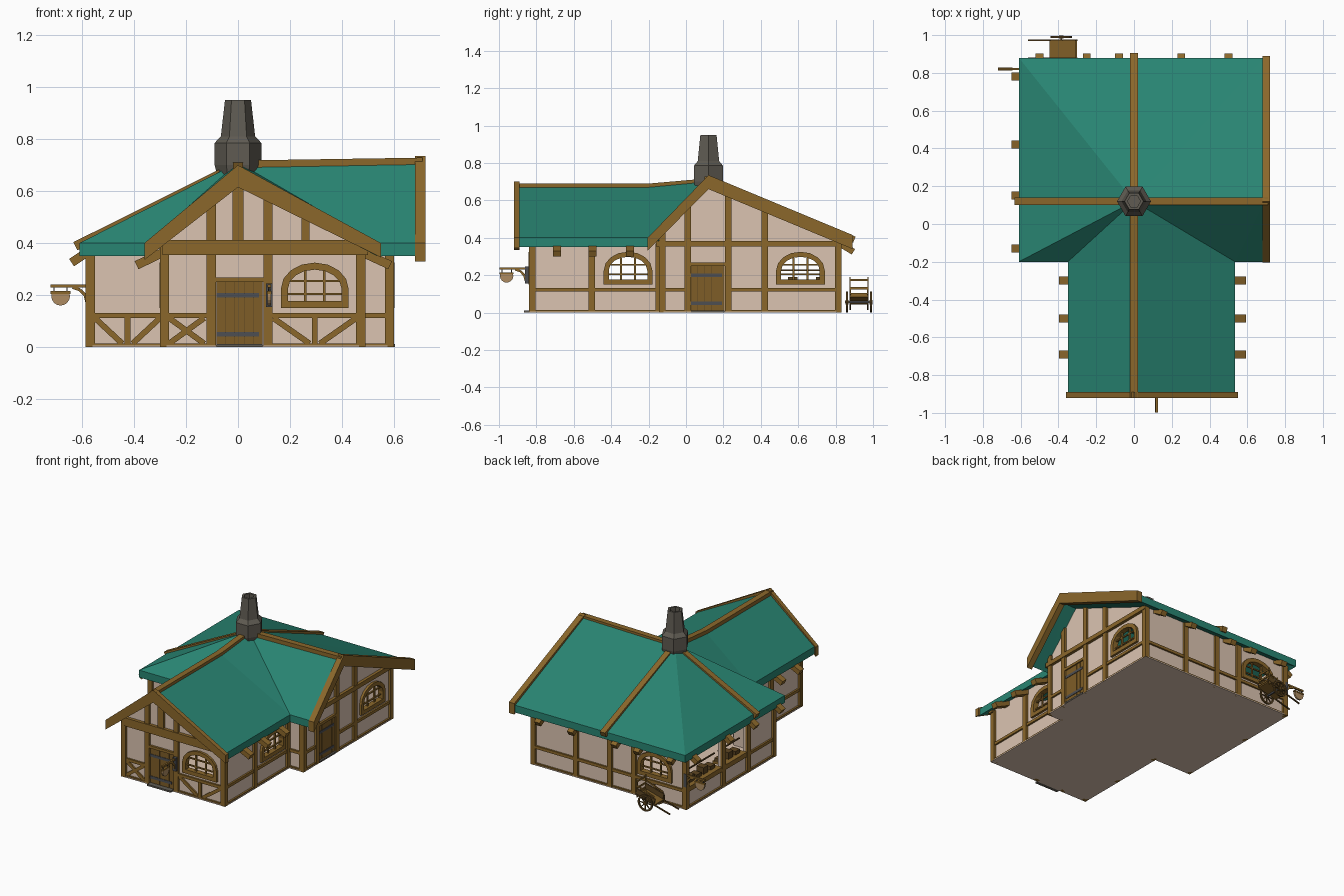
import bpy, bmesh, math
from mathutils import Vector as V

if "Cube" in bpy.data.objects:
    bpy.data.objects.remove(bpy.data.objects["Cube"])


def mat(name, r, g, b):
    m = bpy.data.materials.new(name)
    m.diffuse_color = (r, g, b, 1)
    m.use_nodes = True
    m.node_tree.nodes["Principled BSDF"].inputs["Base Color"].default_value = m.diffuse_color
    return m


TEAL = mat("teal roof", .022, .235, .17)
TIMBER = mat("timber", .26, .137, .024)
PLASTER = mat("plaster", .71, .55, .44)
DOOR = mat("door wood", .21, .11, .02)
STONE = mat("chimney stone", .115, .105, .085)
IRON = mat("iron", .075, .077, .085)
TAN = mat("sign tan", .42, .26, .12)
DARK = mat("dark wood", .11, .06, .015)


def make(name, verts, faces, m):
    me = bpy.data.meshes.new(name)
    bm = bmesh.new()
    vs = [bm.verts.new(v) for v in verts]
    for f in faces:
        bm.faces.new([vs[i] for i in f])
    bmesh.ops.recalc_face_normals(bm, faces=bm.faces)
    bm.to_mesh(me)
    bm.free()
    me.materials.append(m)
    ob = bpy.data.objects.new(name, me)
    bpy.context.collection.objects.link(ob)
    return ob


def prism(name, pts, vec, m):
    n = len(pts)
    pts = [V(p) for p in pts]
    faces = [list(range(n)), list(range(n, 2 * n))]
    faces += [(i, (i + 1) % n, (i + 1) % n + n, i + n) for i in range(n)]
    return make(name, pts + [p + V(vec) for p in pts], faces, m)


def ring(name, outer, inner, vec, m):
    n = len(outer)
    base = [V(p) for p in outer] + [V(p) for p in inner]
    faces = []
    for i in range(n):
        j = (i + 1) % n
        faces += [(i, j, j + n, i + n), (i + 2*n, j + 2*n, j + 3*n, i + 3*n),
                  (i, j, j + 2*n, i + 2*n), (i + n, j + n, j + 3*n, i + 3*n)]
    return make(name, base + [p + V(vec) for p in base], faces, m)


def box(name, lo, hi, m):
    (a, b, c), (d, e, f) = lo, hi
    return prism(name, [(a, b, c), (d, b, c), (d, e, c), (a, e, c)], (0, 0, f - c), m)


def beam(name, p, q, w, h, m):
    p, q = V(p), V(q)
    d = q - p
    s = d.cross(V((0, 0, 1)))
    s = s.normalized() if s.length > 1e-5 else V((1, 0, 0))
    u = s.cross(d).normalized()
    return prism(name, [p + s*w/2*a + u*h/2*b for a, b in ((-1, -1), (1, -1), (1, 1), (-1, 1))], d, m)


# A wall face maps (along, height, outward) to the world
class Face:
    def __init__(self, axis, pos, sign):
        self.a, self.p, self.s = axis, pos, sign

    def at(self, u, z, o=0):
        w = self.p + self.s * o
        return V((w, u, z)) if self.a == 'x' else V((u, w, z))

    def plate(self, name, pts, o0, o1, m):
        return prism(name, [self.at(u, z, o0) for u, z in pts], self.at(0, 0, o1) - self.at(0, 0, o0), m)

    def rect(self, name, u0, u1, z0, z1, m=TIMBER, o0=-.01, o1=.015):
        return self.plate(name, [(u0, z0), (u1, z0), (u1, z1), (u0, z1)], o0, o1, m)

    def brace(self, u0, z0, u1, z1, w=.022):
        d = V((u1 - u0, z1 - z0)).normalized() * w / 2
        n = (-d.y, d.x)
        self.plate("wall_brace", [(u0+n[0], z0+n[1]), (u1+n[0], z1+n[1]), (u1-n[0], z1-n[1]), (u0-n[0], z0-n[1])],
                   -.01, .01, TIMBER)


def arch(c, inset=0):
    w = .13 - inset
    pts = [(c - w, .15 + inset), (c + w, .15 + inset)]
    return pts + [(c + w * math.cos(t), .225 + (.10 - inset) * math.sin(t))
                  for t in (math.pi * i / 8 for i in range(9))]


def wall(name, f, pts, holes=()):
    ob = f.plate(name, pts, -.02, 0, PLASTER)
    for h in holes:
        cut = f.plate("hole_cutter", h, -.06, .06, PLASTER)
        cut.hide_render = True
        mod = ob.modifiers.new("hole", 'BOOLEAN')
        mod.operation, mod.object, mod.solver = 'DIFFERENCE', cut, 'EXACT'
        bpy.context.view_layer.objects.active = ob
        bpy.ops.object.modifier_apply(modifier=mod.name)
        bpy.data.objects.remove(cut)


def window(f, c):
    out, inn = arch(c), arch(c, .027)
    vec = f.at(0, 0, .016) - f.at(0, 0, -.022)
    ring("window_frame", [f.at(u, z, -.022) for u, z in out], [f.at(u, z, -.022) for u, z in inn], vec, TIMBER)
    for k in (-.037, .037):
        f.rect("window_bar", c + k - .005, c + k + .005, .17, .292, TIMBER, -.01, 0)
    for z in (.205, .255):
        f.rect("window_bar", c - .105, c + .105, z - .004, z + .004, TIMBER, -.01, 0)


def door(f, u0, u1, step):
    n = 5
    w = (u1 - u0) / n
    for i in range(n):
        f.rect("door_plank", u0 + i*w + .001, u0 + (i+1)*w - .001, .01, .255, DOOR, -.005, .006)
    f.rect("door_backing", u0, u1, .01, .255, DARK, -.022, .003)
    f.rect("door_lintel", u0 - .01, u1 + .01, .25, .268)
    for z in (.05, .20):
        f.rect("door_hinge", u0, u1 - .015, z - .009, z + .009, IRON, .006, .009)
    f.rect("door_step", u0, u1, .001, .012, STONE, 0, step)


def rect_pts(u0, u1, z0, z1):
    return [(u0, z0), (u1, z0), (u1, z1), (u0, z1)]


# Walls
FW, FM = Face('y', -.825, -1), Face('y', -.13, -1)
RG, RW = Face('x', .585, 1), Face('x', .475, 1)
LW, LM = Face('x', -.285, -1), Face('x', -.57, -1)
BK = Face('y', .815, 1)
wall("front_gable_wall", FW, [(-.285, 0), (.475, 0), (.475, .38), (0, .64), (-.285, .40)], [arch(.295, .01)])
wall("front_left_wall", FM, rect_pts(-.57, -.285, 0, .38))
wall("front_right_wall", FM, rect_pts(.475, .585, 0, .39))
wall("right_gable_wall", RG, [(-.13, 0), (.815, 0), (.815, .385), (.12, .68), (-.13, .42)], [arch(.612, .01)])
wall("wing_right_wall", RW, rect_pts(-.825, -.13, 0, .38), [arch(-.31, .01)])
wall("wing_left_wall", LW, rect_pts(-.825, -.13, 0, .38), [arch(-.31, .01)])
wall("left_wall", LM, rect_pts(-.13, .815, 0, .37), [rect_pts(.44, .795, .13, .34), rect_pts(.17, .40, .13, .34)])
wall("back_wall", BK, rect_pts(-.57, .585, 0, .38), [arch(-.34, .01)])
for f, c in ((FW, .295), (RG, .612), (RW, -.31), (LW, -.31), (BK, -.34)):
    window(f, c)
door(FW, -.083, .095, .04)
door(RG, .028, .207, .018)
box("main_floor", (-.585, -.145, 0), (.60, .83, .006), PLASTER)
box("wing_floor", (-.30, -.84, 0), (.49, -.145, .006), PLASTER)

# Timber posts reaching the roof
front_top = lambda u: .635 + (.8 * u if u < 0 else -.53 * u)
right_top = lambda u: .68 - (1.03 * (.12 - u) if u < .12 else .434 * (u - .12))
flat = lambda u: .37
for f, us, top in ((FW, (-.283, -.103, .115, .472), front_top), (RG, (-.128, .01, .225, .42, .813), right_top),
                   (FM, (-.568, .583), flat), (RW, (-.823, -.505, -.145), flat), (LW, (-.823, -.505, -.145), flat),
                   (LM, (-.128, .15, .42, .813), flat), (BK, (-.568, -.18, 0, .26, .583), flat)):
    for u in us:
        f.rect("wall_post", u - .0175, u + .0175, 0, top(u))
FW.rect("gable_king_post", -.022, .022, .40, .63)
FW.rect("gable_post", .245, .275, .40, .50)
FW.rect("gable_tie_beam", -.29, .50, .355, .412, TIMBER, -.01, .022)
RG.rect("gable_tie_beam", -.16, .83, .352, .382, TIMBER, -.01, .02)

# Horizontal rails
for f, spans in ((FW, ((-.285, -.10), (.115, .475))), (FM, ((-.57, -.285), (.475, .585))),
                 (RG, ((-.13, .01), (.225, .815))), (RW, ((-.825, -.13),)), (LW, ((-.825, -.13),)),
                 (LM, ((-.13, .815),)), (BK, ((-.57, .585),))):
    for a, b in spans:
        f.rect("wall_rail", a, b, .112, .132, TIMBER, -.01, .012)
        f.rect("sill_beam", a, b, .001, .014, TIMBER, -.01, .012)
for f, a, b in ((FM, -.55, -.30), (FW, .135, .455)):
    m = (a + b) / 2
    f.brace(a, .112, m - .02, .014)
    f.brace(b, .112, m + .02, .014)
    f.rect("short_post", m - .011, m + .011, .01, .115)
FW.brace(-.265, .112, -.13, .014)
FW.brace(-.265, .014, -.13, .112)

# Shop counters with goods in the left wall openings
for a, b in ((.44, .795), (.17, .40)):
    LM.rect("shop_counter", a, b, .13, .145, TIMBER, -.09, .012)
    n = int((b - a) / .075)
    for i in range(n):
        u = a + .03 + i * .075
        LM.rect("goods_crate", u, u + .05, .145, .17 + .02 * (i % 2), DARK, -.075, -.02)
    LM.rect("display_rail", a, b, .222, .23, DARK, -.05, -.042)

# Roof: one sheet of slopes, dropped to a thick slab
T = dict(P=(0, .12, .71), R=(.69, .12, .722), A=(-.61, .88, .4), B=(.69, .88, .4), C=(.69, -.2, .4), D=(.535, -.2, .4),
         E=(.535, -.9, .4), F=(0, -.9, .68), G=(-.35, -.9, .4), H=(-.35, -.2, .4), I=(-.61, -.2, .4), K=(0, -.2, .68))
keys = list(T)
sheet = [[keys.index(c) for c in s] for s in
         ("FGHK", "FKDE", "KHP", "KPD", "HIP", "IAP", "PAB", "PBR", "PRD", "RCD")]
edges = [(s[i], s[(i + 1) % len(s)]) for s in sheet for i in range(len(s))]
n = len(keys)
rim = [(a, b, b + n, a + n) for a, b in edges if (b, a) not in edges]
make("roof", list(T.values()) + [V(v) - V((0, 0, .05)) for v in T.values()],
     sheet + [[i + n for i in s] for s in sheet] + rim, TEAL)

# Barge boards and ridge beams
Face('y', -.89, -1).plate("front_barge_board", [(-.36, .40), (0, .70), (.55, .40), (.55, .345), (0, .615), (-.36, .335)],
                          0, .03, TIMBER)
Face('x', .68, 1).plate("right_barge_board", [(-.205, .40), (.12, .735), (.89, .415), (.89, .34), (.12, .66), (-.205, .33)],
                        0, .04, TIMBER)
top = (0, .12, .70)
for end, start in (((0, -.92, .672), (0, -.2, .672)), ((0, -.2, .672), top), ((.71, .12, .711), top),
                   ((-.625, .12, .388), top), ((0, .90, .39), top)):
    beam("ridge_beam", start, end, .04, .035, TIMBER)


# Sloping rafter tails under the eaves
def tails(f, us, z=.335, reach=.075):
    for u in us:
        beam("rafter_tail", f.at(u, z + .035, -.02), f.at(u, z - .025, reach), .042, .034, TIMBER)


tails(RW, (-.69, -.5, -.3), .34, .11)
tails(LW, (-.69, -.5, -.3), .34, .105)
tails(LM, (-.13, .15, .42, .78), .35, .07)
tails(BK, (-.5, -.25, -.08, .25, .5), .35, .08)


# Six-sided chimney
def hexa(r, z):
    return [V((r * math.cos(i * math.pi / 3), .12 + r * math.sin(i * math.pi / 3), z)) for i in range(6)]


prof = [(.07, .62), (.09, .70), (.09, .785), (.066, .81), (.05, .95), (.034, .95), (.034, .90)]
pts = [p for r, z in prof for p in hexa(r, z)]
fc = [(k*6 + i, k*6 + (i+1) % 6, k*6 + 6 + (i+1) % 6, k*6 + 6 + i) for k in range(len(prof) - 1) for i in range(6)]
make("chimney", pts, fc + [range(6), range(len(pts) - 6, len(pts))], STONE)


# Hanging signs on brackets, projecting from a wall
def sign(f, u):
    beam("sign_arm", f.at(u, .235, 0), f.at(u, .235, .155), .012, .012, TIMBER)
    arc = [(.015 + .06 * (1 - math.cos(t)), .17 + .06 * math.sin(t)) for t in (0, .5, 1, 1.5)]
    for (a, z), (b, w) in zip(arc, arc[1:]):
        beam("sign_bracket", f.at(u, z, a), f.at(u, w, b), .01, .012, TIMBER)
    f.rect("sign_wall_plate", u - .012, u + .012, .155, .245, IRON, 0, .02)
    c = .117
    disc = [f.at(u - .006, .197 + .037 * math.sin(t), c + .036 * math.cos(t))
            for t in (math.pi * (-.1 + 1.2 * i / 10) + math.pi for i in range(11))]
    prism("sign_board", disc, f.at(.012, 0) - f.at(0, 0), TAN)
    beam("sign_cap", f.at(u, .21, c - .038), f.at(u, .21, c + .038), .016, .01, TIMBER)
    for k in (-.025, .025):
        beam("sign_hook", f.at(u, .21, c + k), f.at(u, .235, c + k), .005, .005, IRON)


sign(Face('y', -.842, -1), .12)
sign(Face('x', -.565, -1), .82)

# Hand cart leaning on its shafts behind the house
cx, cz = -.385, .056
circ = lambda r, y: [(cx + r * math.cos(i * math.pi / 8), y, cz + r * math.sin(i * math.pi / 8)) for i in range(16)]
for y in (.855, .985):
    ring("cart_wheel_rim", circ(.056, y), circ(.045, y), (0, .01, 0), DARK)
    prism("cart_wheel_hub", circ(.012, y - .003), (0, .016, 0), DARK)
    for i in range(4):
        d = V((math.cos(i * math.pi / 4), 0, math.sin(i * math.pi / 4))) * .048
        c = V((cx, y + .005, cz))
        beam("cart_spoke", c - d, c + d, .006, .006, DARK)
beam("cart_axle", (cx, .85, cz), (cx, .995, cz), .01, .01, IRON)
beam("cart_bed", (-.445, .925, .05), (-.305, .925, .088), .10, .012, DOOR)
for y in (.877, .973):
    beam("cart_shaft", (-.56, y, .018), (-.30, y, .09), .008, .008, DARK)
    beam("cart_side", (-.445, y, .075), (-.305, y, .113), .008, .036, DARK)
    for x, z in ((-.31, .19), (-.375, .14)):
        beam("cart_stake", (x, y, .07), (x, y, z), .007, .007, TIMBER)
    beam("cart_side_rail", (-.44, y, .105), (-.305, y, .15), .007, .009, TIMBER)
for z in (.10, .13, .175):
    beam("cart_tail_slat", (-.306, .875, z), (-.306, .975, z), .006, .011, TIMBER)
